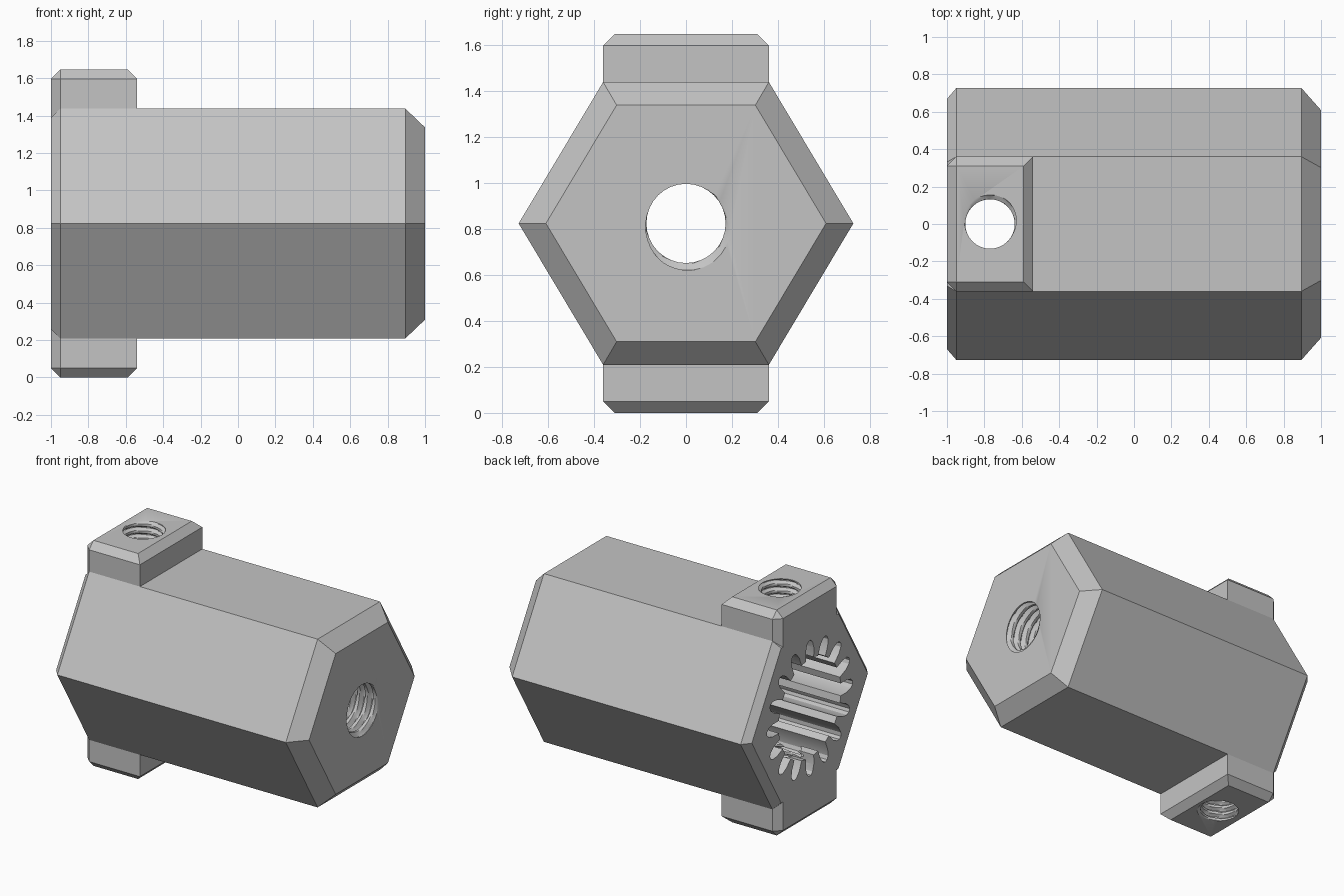
import bpy, bmesh, math
from mathutils import Matrix

cube = bpy.data.objects.get("Cube")
if cube:
    bpy.data.objects.remove(cube, do_unlink=True)

MID = 0.823            # height of the long axis
TEETH = 16

steel = bpy.data.materials.new("plain_grey")
steel.use_nodes = True
GREY = (0.55, 0.55, 0.55, 1)
steel.diffuse_color = GREY
steel.node_tree.nodes["Principled BSDF"].inputs["Base Color"].default_value = GREY


def finish(name, bm):
    bmesh.ops.recalc_face_normals(bm, faces=bm.faces)
    mesh = bpy.data.meshes.new(name)
    bm.to_mesh(mesh)
    bm.free()
    mesh.materials.append(steel)
    obj = bpy.data.objects.new(name, mesh)
    bpy.context.collection.objects.link(obj)
    return obj


def loft(name, rings, matrix=Matrix()):
    """Closed skin through rings of equal point count, capped at both ends."""
    bm = bmesh.new()
    loops = [[bm.verts.new(matrix @ Matrix.Translation(p).translation) for p in ring]
             for ring in rings]
    n = len(loops[0])
    for a, b in zip(loops, loops[1:]):
        for i in range(n):
            j = (i + 1) % n
            bm.faces.new((a[i], a[j], b[j], b[i]))
    bm.faces.new(loops[0])
    bm.faces.new(loops[-1])
    return finish(name, bm)


def combine(target, tool, operation):
    mod = target.modifiers.new(operation.lower(), 'BOOLEAN')
    mod.operation = operation
    mod.solver = 'EXACT'
    mod.object = tool
    bpy.context.view_layer.objects.active = target
    bpy.ops.object.modifier_apply(modifier=mod.name)
    bpy.data.objects.remove(tool, do_unlink=True)


def hexagon(x, scale):
    half = [(0.727, 0), (0.36, 0.614), (-0.36, 0.614)]
    pts = half + [(-y, -z) for y, z in half]
    return [(x, y * scale, MID + z * scale) for y, z in pts]


def screw(name, minor, major, pitch, length, matrix):
    """Helical thread cutter running along local z."""
    rows, segs = 8, 32
    rings = []
    for k in range(int(length / pitch * rows) + 1):
        ring = []
        for s in range(segs):
            phase = (k / rows - s / segs) % 1
            wave = min(1, max(0, 2.5 * abs(2 * phase - 1) - 1))
            r = minor + (major - minor) * wave
            a = math.tau * s / segs
            ring.append((r * math.cos(a), r * math.sin(a), k * pitch / rows))
        rings.append(ring)
    return loft(name, rings, matrix)


# Hexagonal body with chamfered ends
body = loft("hex_coupler", [hexagon(-1, 0.92), hexagon(-0.95, 1),
                            hexagon(0.895, 1), hexagon(1, 0.837)])

# Clamp block across the socket end, bevelled except its inner upright edges
bm = bmesh.new()
bmesh.ops.create_cube(bm, size=1, matrix=Matrix.Translation((-0.77, 0, MID))
                      @ Matrix.Diagonal((0.46, 0.72, 2 * MID, 1)))
edges = [e for e in bm.edges
         if not (abs(e.verts[0].co.z - e.verts[1].co.z) > 1 and e.verts[0].co.x > -0.8)]
bmesh.ops.bevel(bm, geom=edges, offset=0.05, segments=1, affect='EDGES')
combine(body, finish("clamp_block", bm), 'UNION')

# Splined socket: one tooth slot outline repeated around the axis
slot = [(-0.32, 0.36), (-0.27, 0.43), (-0.17, 0.475), (-0.06, 0.493)]
slot += [(-f, r) for f, r in reversed(slot)]
outline = [((i + f) * math.tau / TEETH, r) for i in range(TEETH) for f, r in slot]
socket = loft("spline_cutter", [[(x, r * math.sin(a), MID + r * math.cos(a))
                                 for a, r in outline] for x in (-1.1, 0.2)])
combine(body, socket, 'DIFFERENCE')

# Threaded hole in the front end
along_x = Matrix.Translation((0.1, 0, MID)) @ Matrix.Rotation(math.pi / 2, 4, 'Y')
combine(body, screw("end_thread", 0.172, 0.205, 0.064, 1.0, along_x), 'DIFFERENCE')

# Threaded set screw holes through the clamp block
along_z = Matrix.Translation((-0.77, 0, -0.1))
combine(body, screw("set_screw_thread", 0.132, 0.156, 0.051, 1.85, along_z), 'DIFFERENCE')

bpy.ops.object.select_all(action='DESELECT')
body.select_set(True)
bpy.context.view_layer.objects.active = body
bpy.ops.object.shade_smooth_by_angle(angle=math.radians(30))
